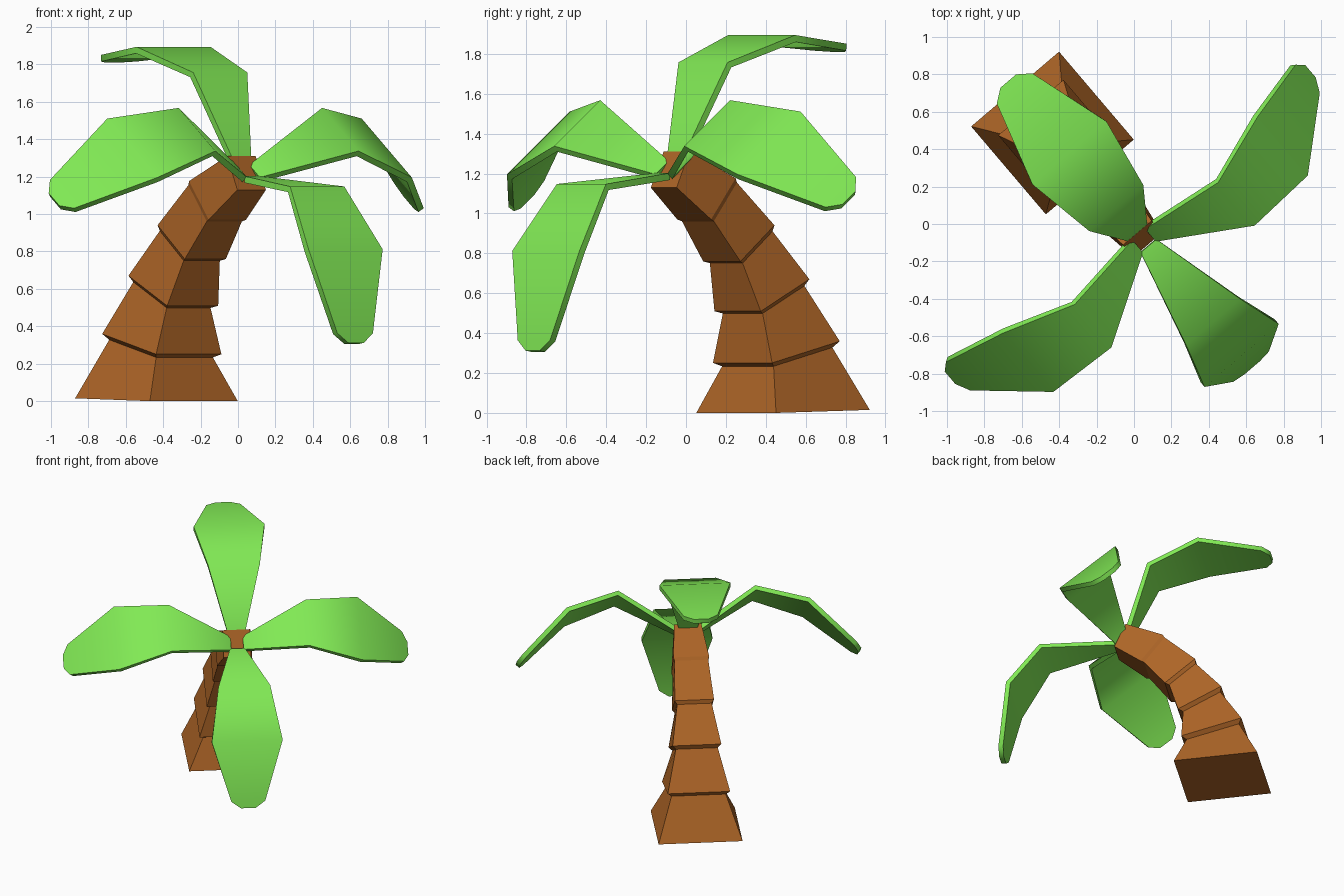
import bpy, bmesh, math
from mathutils import Vector, Matrix

if "Cube" in bpy.data.objects:
    bpy.data.objects.remove(bpy.data.objects["Cube"])

# Lean frame: D is the lean direction, P points sideways
Z = Vector((0, 0, 1))
D = Vector((0.648, -0.762, 0)).normalized()
P = Z.cross(D)
SIDE = -0.017


def material(name, rgb):
    m = bpy.data.materials.new(name)
    m.diffuse_color = (*rgb, 1)
    m.use_nodes = True
    m.node_tree.nodes["Principled BSDF"].inputs["Base Color"].default_value = m.diffuse_color
    return m


def loft(name, rings, mat, smooth_angle=0):
    """Skin a list of four-point rings and cap both ends."""
    bm = bmesh.new()
    rows = [[bm.verts.new(p) for p in r] for r in rings]
    for a, b in zip(rows, rows[1:]):
        for i in range(4):
            j = (i + 1) % 4
            bm.faces.new((a[i], a[j], b[j], b[i]))
    bm.faces.new(rows[0])
    bm.faces.new(rows[-1])
    bmesh.ops.recalc_face_normals(bm, faces=bm.faces)
    if smooth_angle:
        for f in bm.faces:
            f.smooth = True
        for e in bm.edges:
            e.smooth = e.calc_face_angle() < math.radians(smooth_angle)
    me = bpy.data.meshes.new(name)
    bm.to_mesh(me)
    bm.free()
    me.materials.append(mat)
    return me


def add(name, mesh):
    ob = bpy.data.objects.new(name, mesh)
    bpy.context.collection.objects.link(ob)
    return ob


bark = material("bark", (0.42, 0.13, 0.02))
green = material("leaf_green", (0.22, 0.82, 0.09))


# Trunk: stacked tapering square tiers that bend over
def square(s, z, tilt, width, drop=0):
    t = math.radians(tilt)
    along = D * math.cos(t) - Z * math.sin(t)
    axis = D * math.sin(t) + Z * math.cos(t)
    c = D * s + P * SIDE + Z * z - axis * drop
    h = width / 2
    return [c + along * (i * h) + P * (j * h)
            for i, j in ((-1, -1), (1, -1), (1, 1), (-1, 1))]


# position along lean, height, tilt, width, size of the tier top below it
tiers = [(-0.609, 0.305, 13.7, 0.458, 0.87),
         (-0.514, 0.590, 26.7, 0.358, 0.86),
         (-0.362, 0.850, 39.0, 0.288, 0.88),
         (-0.149, 1.073, 52.0, 0.262, 0.94)]
rings = [square(-0.653, 0.0075, 1.4, 0.617)]
for s, z, tilt, w, k in tiers:
    rings.append(square(s, z, tilt, w * k, 0.025))
    rings.append(square(s, z, tilt, w))
rings.append(square(0.09, 1.22, 65, 0.2))
add("trunk", loft("trunk", rings, bark))

# Leaf: arched blade (radius, height, width) with even thickness
blade = [(0.045, -0.28, 0.11), (0.503, 0, 0.38), (0.893, -0.125, 0.52),
         (1.227, -0.434, 0.25), (1.265, -0.47, 0.11)]
THICK = 0.035
sections = []
for i, (r, h, w) in enumerate(blade):
    r0, h0, _ = blade[max(i - 1, 0)]
    r1, h1, _ = blade[min(i + 1, len(blade) - 1)]
    here = Vector((r, h))
    before = (here - Vector((r0, h0))).normalized()
    after = (Vector((r1, h1)) - here).normalized()
    t = (before + after).normalized()
    dr, dh = t.y * THICK, -t.x * THICK
    sections.append([(r, -w / 2, h), (r, w / 2, h),
                     (r + dr, w / 2, h + dh), (r + dr, -w / 2, h + dh)])
leaf_mesh = loft("leaf", sections, green, 60)

# Crown: four leaves around the tilted trunk axis
t = math.radians(37.3)
out = D * math.cos(t) - Z * math.sin(t)
axis = D * math.sin(t) + Z * math.cos(t)
frame = Matrix((out, P, axis)).transposed().to_4x4()
crown = Matrix.Translation(D * 0.2735 + P * SIDE + Z * 1.4525) @ frame
for i, side in enumerate(("front", "right", "back", "left")):
    ob = add(side + "_leaf", leaf_mesh)
    ob.matrix_world = crown @ Matrix.Rotation(i * math.pi / 2, 4, 'Z')
